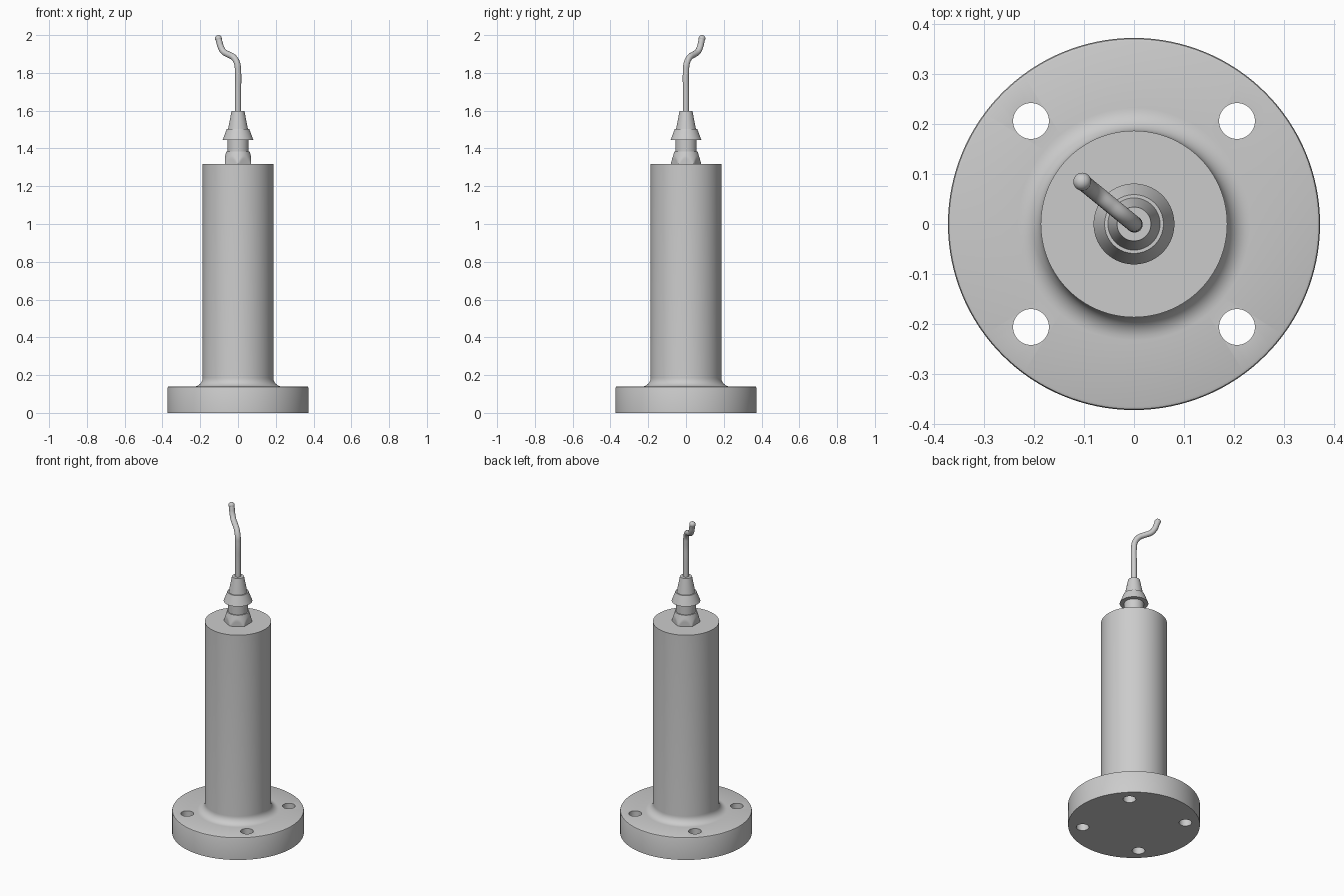
import bpy, bmesh, math
from math import pi, cos, sin

if "Cube" in bpy.data.objects:
    bpy.data.objects.remove(bpy.data.objects["Cube"])

grey = bpy.data.materials.new("plain grey")
grey.diffuse_color = (0.6, 0.6, 0.6, 1)
grey.use_nodes = True
grey.node_tree.nodes["Principled BSDF"].inputs["Base Color"].default_value = grey.diffuse_color


def finish(ob, angle=30):
    ob.data.materials.append(grey)
    bpy.ops.object.select_all(action='DESELECT')
    ob.select_set(True)
    bpy.context.view_layer.objects.active = ob
    bpy.ops.object.shade_smooth_by_angle(angle=math.radians(angle))


def lathe(name, profile, n=96, limit=None):
    """Revolve (radius, z) points; limit(angle) optionally caps the radius."""
    bm = bmesh.new()
    rings = []
    for r, z in profile:
        ring = []
        for i in range(n):
            a = 2 * pi * i / n
            q = min(r, limit(a)) if limit else r
            ring.append(bm.verts.new((q * cos(a), q * sin(a), z)))
        rings.append(ring)
    for lo, hi in zip(rings, rings[1:]):
        for i in range(n):
            j = (i + 1) % n
            bm.faces.new((lo[i], lo[j], hi[j], hi[i]))
    bm.faces.new(rings[0][::-1])
    bm.faces.new(rings[-1])
    bmesh.ops.recalc_face_normals(bm, faces=bm.faces)
    me = bpy.data.meshes.new(name)
    bm.to_mesh(me)
    bm.free()
    ob = bpy.data.objects.new(name, me)
    bpy.context.collection.objects.link(ob)
    return ob


# Flange and column in one turned body, with a rounded root fillet
R, H, C, F = 0.373, 0.14, 0.187, 0.046
profile = [(R, 0), (R, H - 0.007), (R - 0.002, H - 0.002), (R - 0.007, H)]
profile += [(C + F - F * sin(t * pi / 16), H + F - F * cos(t * pi / 16)) for t in range(9)]
profile += [(C, 1.317)]
body = lathe("flanged_column", profile, 128)

# Four bolt holes through the flange
for sx in (-1, 1):
    for sy in (-1, 1):
        cut = lathe("bolt_hole_cutter", [(0.036, -0.1), (0.036, 0.3)], 48)
        cut.location = (sx * 0.2065, sy * 0.2065, 0)
        cut.hide_render = True
        mod = body.modifiers.new("bolt_hole", 'BOOLEAN')
        mod.operation, mod.solver, mod.object = 'DIFFERENCE', 'EXACT', cut
bpy.context.view_layer.objects.active = body
for mod in list(body.modifiers):
    bpy.ops.object.modifier_apply(modifier=mod.name)
for ob in [o for o in bpy.data.objects if o.name.startswith("bolt_hole_cutter")]:
    bpy.data.objects.remove(ob)
finish(body)


# Hex nut trimmed by a cone, corners along y
def hex_radius(a):
    return 0.07 / cos((a + pi / 6) % (pi / 3) - pi / 6)


nut = lathe("hex_nut", [(0.081 - 0.019 * t / 8, 1.317 + 0.066 * t / 8) for t in range(9)],
            96, hex_radius)
finish(nut, 20)

# Neck, flared skirt and tapered sleeve
finish(lathe("neck", [(0.056, 1.375), (0.056, 1.45)]))
finish(lathe("flared_skirt", [(0.081, 1.446), (0.059, 1.504)]))
finish(lathe("tapered_sleeve", [(0.053, 1.5), (0.034, 1.599)]))

# Bent wire: (distance outwards, z) along one diagonal direction
ang = math.atan2(0.085, -0.104)
path = [(0, 1.58), (0, 1.7), (0, 1.81), (0.006, 1.85), (0.03, 1.882), (0.065, 1.897),
        (0.098, 1.912), (0.118, 1.938), (0.128, 1.965), (0.134, 1.982)]
cu = bpy.data.curves.new("wire", 'CURVE')
cu.dimensions = '3D'
cu.bevel_depth, cu.bevel_resolution, cu.resolution_u = 0.0165, 6, 8
cu.use_fill_caps = True
sp = cu.splines.new('BEZIER')
sp.bezier_points.add(len(path) - 1)
for p, (d, z) in zip(sp.bezier_points, path):
    p.co = (d * cos(ang), d * sin(ang), z)
    p.handle_left_type = p.handle_right_type = 'AUTO'
wire = bpy.data.objects.new("wire", cu)
bpy.context.collection.objects.link(wire)
bpy.ops.object.select_all(action='DESELECT')
wire.select_set(True)
bpy.context.view_layer.objects.active = wire
bpy.ops.object.convert(target='MESH')
finish(bpy.context.view_layer.objects.active)

# Rounded wire tip
d, z = path[-1]
bpy.ops.mesh.primitive_uv_sphere_add(segments=24, ring_count=16, radius=0.018,
                                     location=(d * cos(ang), d * sin(ang), z))
tip = bpy.context.object
tip.name = "wire_tip"
finish(tip)
